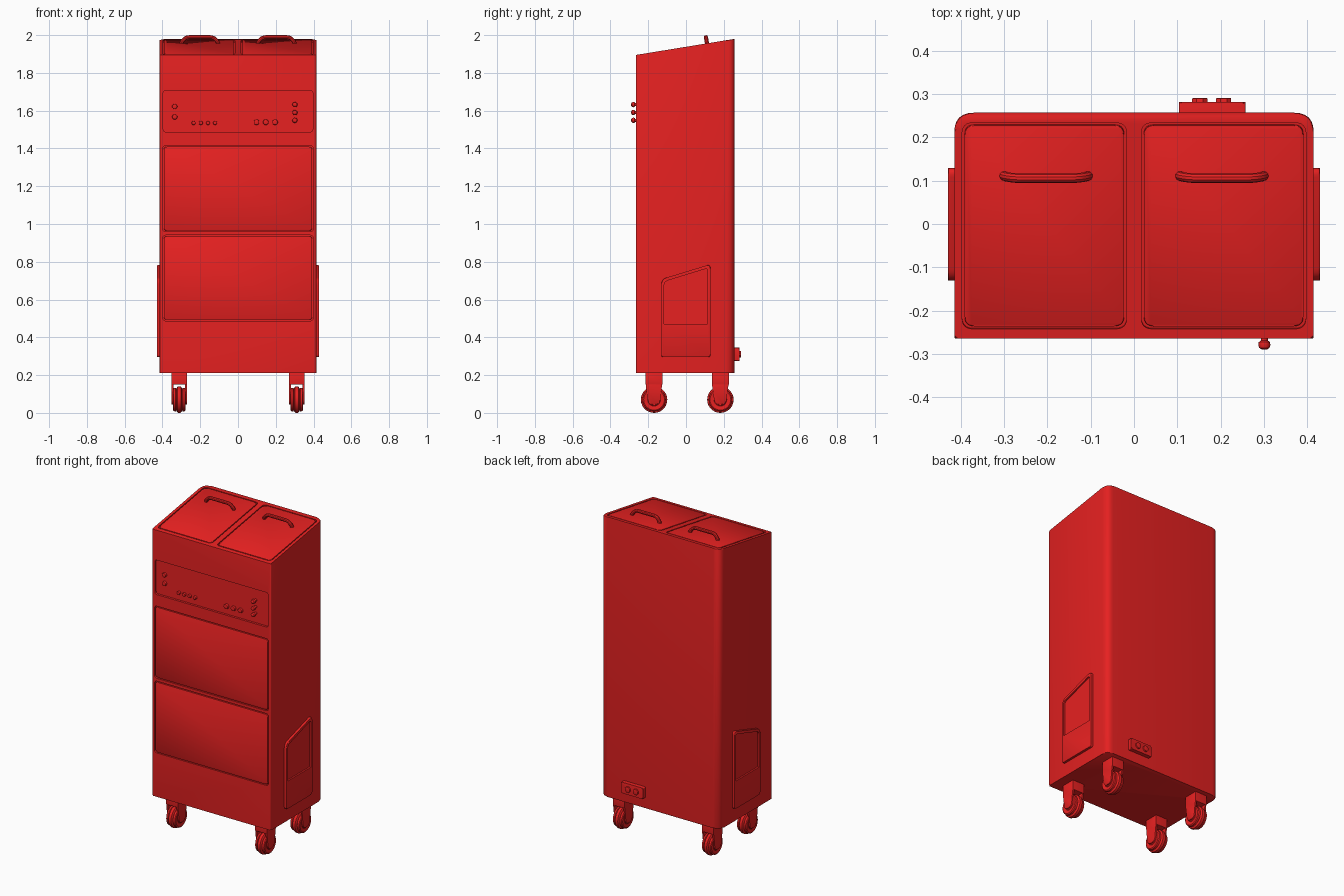
import bpy, bmesh, math
from mathutils import Matrix, Vector

if "Cube" in bpy.data.objects:
    bpy.data.objects.remove(bpy.data.objects["Cube"])

red = bpy.data.materials.new("red_paint")
red.diffuse_color = (0.8, 0.015, 0.015, 1)
red.use_nodes = True
red.node_tree.nodes["Principled BSDF"].inputs["Base Color"].default_value = red.diffuse_color
SLOPE = 0.085 / 0.522
T = Matrix.Translation
FRONT = T((0, -0.265, 0)) @ Matrix.Rotation(math.pi / 2, 4, 'X')
BACK = Matrix.Rotation(math.pi, 4, 'Z') @ T((0, -0.257, 0)) @ Matrix.Rotation(math.pi / 2, 4, 'X')
TOP = T((0, -0.265, 1.895)) @ Matrix.Rotation(math.atan(SLOPE), 4, 'X')
SIDE = Matrix(((0, 0, 1, 0), (1, 0, 0, 0), (0, 1, 0, 0), (0, 0, 0, 1)))


def rect(x0, x1, y0, y1):
    return [(x0, y0), (x1, y0), (x1, y1), (x0, y1)]


def ngon(cx, cy, r, n=12):
    return [(cx + r * math.cos(2 * math.pi * (i + .5) / n),
             cy + r * math.sin(2 * math.pi * (i + .5) / n)) for i in range(n)]


def rounded(pts, radii, seg=6):
    out, n = [], len(pts)
    for i, p in enumerate(pts):
        p, r = Vector(p), radii[i % len(radii)]
        if r == 0:
            out.append(p)
            continue
        a = p + (Vector(pts[i - 1]) - p).normalized() * r
        b = p + (Vector(pts[(i + 1) % n]) - p).normalized() * r
        for k in range(seg + 1):
            t = k / seg
            out.append(a * (1 - t) ** 2 + p * (2 * t * (1 - t)) * 1.0 + b * t * t)
    return out


def finish(name, bm):
    bmesh.ops.recalc_face_normals(bm, faces=bm.faces)
    me = bpy.data.meshes.new(name)
    bm.to_mesh(me)
    bm.free()
    me.materials.append(red)
    ob = bpy.data.objects.new(name, me)
    bpy.context.collection.objects.link(ob)
    return ob


def prism(name, pts, z0, z1, mat=Matrix(), radii=(0,), bevel=0, both=False):
    """Rounded outline extruded along local z, with bevelled end edges."""
    bm = bmesh.new()
    loop = rounded(pts, radii)
    lo = [bm.verts.new((p[0], p[1], z0)) for p in loop]
    hi = [bm.verts.new((p[0], p[1], z1)) for p in loop]
    n = len(loop)
    caps = [bm.faces.new(hi), bm.faces.new(lo[::-1])]
    for i in range(n):
        j = (i + 1) % n
        bm.faces.new((lo[i], lo[j], hi[j], hi[i]))
    if bevel:
        edges = {e for f in caps[:2 if both else 1] for e in f.edges}
        bmesh.ops.bevel(bm, geom=list(edges), offset=bevel, segments=2, affect='EDGES', profile=.5)
    bm.transform(mat)
    return finish(name, bm)


def lathe(name, profile, mat, n=28):
    """Closed (radius, height) profile spun about local z."""
    bm = bmesh.new()
    vs = [bm.verts.new((r, 0, h)) for r, h in profile]
    es = [bm.edges.new((a, b)) for a, b in zip(vs, vs[1:])]
    bmesh.ops.spin(bm, geom=vs + es, axis=(0, 0, 1), cent=(0, 0, 0), angle=2 * math.pi, steps=n)
    bmesh.ops.remove_doubles(bm, verts=bm.verts, dist=1e-5)
    bm.transform(mat)
    return finish(name, bm)


def mirror(ob):
    ob.modifiers.new("mirror", 'MIRROR')
    return ob


def cut(ob, cutter):
    cutter.hide_render = True
    m = ob.modifiers.new("cut", 'BOOLEAN')
    m.operation, m.solver, m.object = 'DIFFERENCE', 'EXACT', cutter
    bpy.context.view_layer.objects.active = ob
    bpy.ops.object.modifier_apply(modifier=m.name)
    bpy.data.objects.remove(cutter)


# Cabinet with rounded rear corners and a sloping top
body = prism("cabinet", rect(-.415, .415, -.265, .257), .21, 1.895,
             radii=(.006, .006, .045, .045), bevel=.006, both=True)
for v in body.data.vertices:
    if v.co.z > 1:
        v.co.z += (v.co.y + .265) * SLOPE

# Front doors set in narrow gaps
for name, z0, z1 in (("lower_door", .49, .938), ("upper_door", .962, 1.412)):
    cut(body, prism("gap", rect(-.399, .399, z0 - .003, z1 + .003), -.012, .03, FRONT, (.02,)))
    prism(name, rect(-.393, .393, z0 + .003, z1 - .003), -.014, 0, FRONT, (.017,), .004)

# Recessed control panel
cut(body, prism("gap", rect(-.396, .396, 1.488, 1.706), -.014, .03, FRONT, (.014,)))

# Top lids and their handles
for s in (-1, 1):
    x0, x1 = sorted((s * .017, s * .397))
    cut(body, prism("gap", rect(x0, x1, .023, .505), -.012, .03, TOP, (.025,)))
    prism("lid", rect(x0 + .006, x1 - .006, .029, .499), -.014, 0, TOP, (.022,), .004)
    cu = bpy.data.curves.new("lid_handle", 'CURVE')
    cu.dimensions, cu.bevel_depth, cu.bevel_resolution, cu.use_fill_caps = '3D', .011, 3, True
    path = rounded([(-.098, -.008), (-.095, .009), (-.072, .033), (.072, .033), (.095, .009), (.098, -.008)],
                   (0, .01, .016, .016, .01, 0), 4)
    sp = cu.splines.new('POLY')
    sp.points.add(len(path) - 1)
    for p, (x, z) in zip(sp.points, path):
        p.co = (*(TOP @ Vector((x + s * .203, .381, z))), 1)
    h = bpy.data.objects.new("lid_handle", cu)
    bpy.context.collection.objects.link(h)
    cu.materials.append(red)
    bpy.ops.object.select_all(action='DESELECT')
    h.select_set(True)
    bpy.context.view_layer.objects.active = h
    bpy.ops.object.convert(target='MESH')

# Buttons inside the control panel
for x, z, r in [(-.335, 1.622, .014), (-.335, 1.567, .014)] + \
        [(-.235 + i * .038, 1.535, .011) for i in range(4)] + \
        [(.098 + i * .049, 1.539, .015) for i in range(3)]:
    prism("button", ngon(x, z, r), -.016, 0, FRONT, bevel=.004)

# Projecting knobs on stems
for z in (1.549, 1.59, 1.632):
    lathe("knob", [(0, -.016), (.008, -.016), (.008, .004), (.013, .008), (.014, .014),
                   (.012, .021), (.006, .025), (0, .025)], FRONT @ T((.301, z, 0)), 12)

# Side hatches with a recessed window
hatch = prism("side_hatch", [(-.131, .295), (.129, .295), (.129, .787), (-.131, .708)],
              .41, .43, SIDE, (.014, .014, .022, .03), .005)
cut(hatch, prism("window", [(-.116, .47), (.115, .47), (.115, .766), (-.116, .695)],
                 .42, .45, SIDE, (.003, .003, .016, .022)))
mirror(hatch)

# Power socket plate on the back
prism("socket_plate", rect(-.258, -.104, .275, .345), -.005, .025, BACK, (.006,), .008)
for x in (-.207, -.152):
    prism("socket", ngon(x, .31, .019, 8), .02, .034, BACK, bevel=.002)

# Casters: mount, fork legs and grooved wheel
for y in (-.169, .182):
    at = T((0, y, 0))
    mirror(prism("caster_mount", rect(-.045, .045, .15, .215), .27, .352, at @ SIDE, (.004,), .003, True))
    leg = [(-.03, .045), (.03, .045), (.04, .13), (.045, .16), (-.045, .16), (-.042, .13)]
    for x in (.27, .342):
        mirror(prism("caster_fork", leg, x, x + .01, at @ SIDE, (.025, .025, .01, 0, 0, .01), .002, True))
    half = [(0, -.034), (.03, -.034), (.034, -.031), (.055, -.034), (.061, -.03), (.062, -.019),
            (.057, -.015), (.062, -.013), (.069, -.009), (.07, -.004)]
    wheel = half + [(r, -h) for r, h in reversed(half)]
    mirror(lathe("caster_wheel", wheel, T((.311, y, .07)) @ SIDE))

# Smooth shading with crisp edges
bpy.ops.object.select_all(action='SELECT')
bpy.context.view_layer.objects.active = body
bpy.ops.object.shade_smooth_by_angle(angle=math.radians(32))
